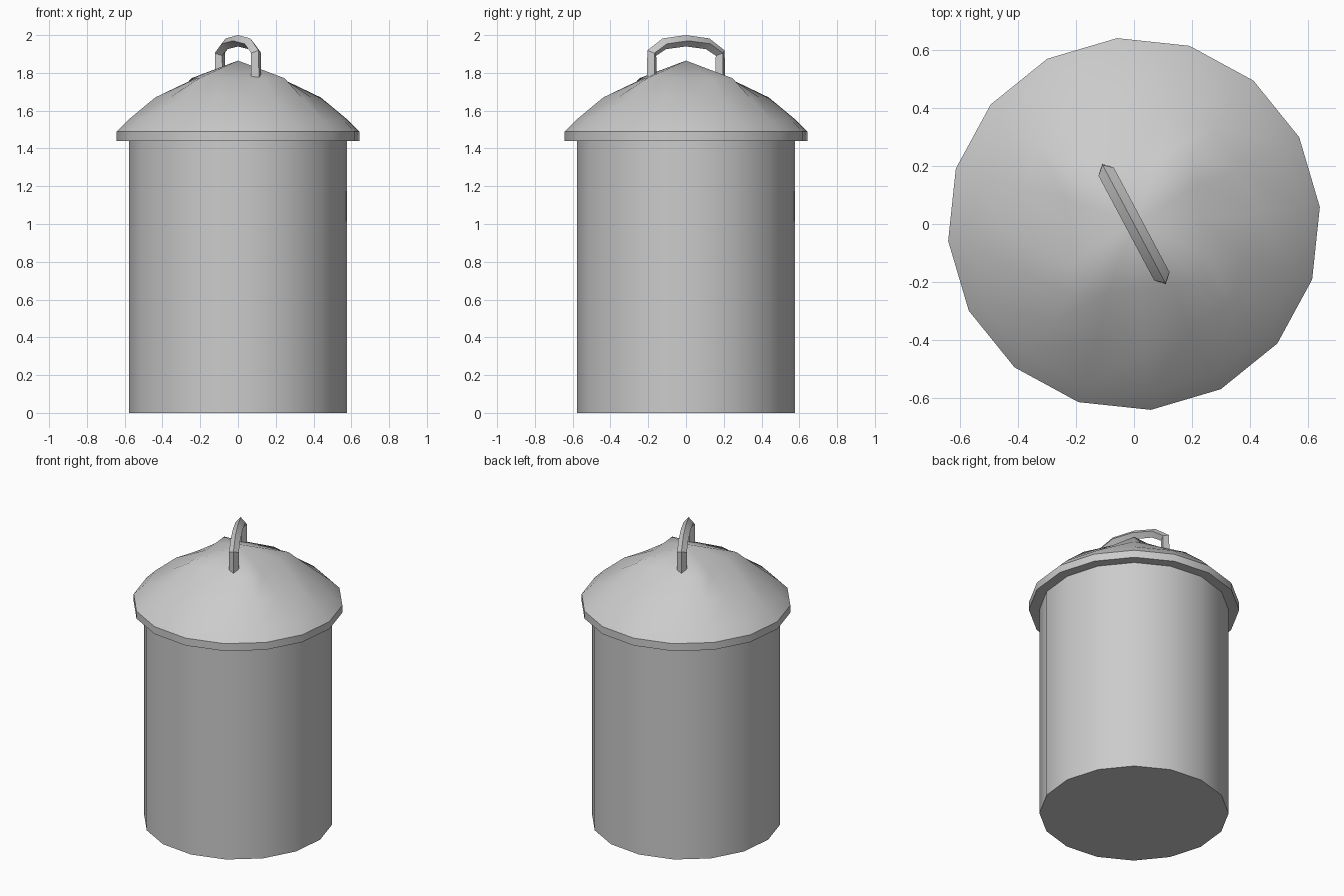
import bpy, bmesh, math
from mathutils import Vector

if "Cube" in bpy.data.objects:
    bpy.data.objects.remove(bpy.data.objects["Cube"])

SIDES = 16
OFFSET = math.radians(5.2)

metal = bpy.data.materials.new("grey metal")
metal.use_nodes = True
GREY = (0.6, 0.6, 0.6, 1)
metal.diffuse_color = GREY
metal.node_tree.nodes["Principled BSDF"].inputs["Base Color"].default_value = GREY


def make_object(name, bm, angle):
    bmesh.ops.recalc_face_normals(bm, faces=bm.faces)
    mesh = bpy.data.meshes.new(name)
    bm.to_mesh(mesh)
    bm.free()
    mesh.materials.append(metal)
    obj = bpy.data.objects.new(name, mesh)
    bpy.context.collection.objects.link(obj)
    bpy.ops.object.select_all(action='DESELECT')
    obj.select_set(True)
    bpy.context.view_layer.objects.active = obj
    bpy.ops.object.shade_smooth_by_angle(angle=math.radians(angle))
    return obj


def ring(bm, radius, z, corners=SIDES):
    """Sixteen points laid along a polygon with the given number of corners."""
    step = SIDES // corners
    shift = (2 if corners == 4 else 0)

    def corner(k):
        a = OFFSET + math.tau * (k * step + shift) / SIDES
        return Vector((radius * math.cos(a), radius * math.sin(a), z))

    verts = []
    for i in range(SIDES):
        k, part = divmod(i - shift, step)
        verts.append(bm.verts.new(corner(k).lerp(corner(k + 1), part / step)))
    return verts


def bridge(bm, loops):
    for a, b in zip(loops, loops[1:]):
        n = len(a)
        for i in range(n):
            j = (i + 1) % n
            bm.faces.new((a[i], a[j], b[j], b[i]))


# Straight can body with a flat bottom
bm = bmesh.new()
loops = [ring(bm, 0.58, 0), ring(bm, 0.58, 1.45)]
bridge(bm, loops)
bm.faces.new(loops[0])
make_object("can_body", bm, 40)

# Domed lid: thin rim, then rings with fewer corners towards the peak
bm = bmesh.new()
loops = [ring(bm, 0.575, 1.44), ring(bm, 0.645, 1.44), ring(bm, 0.645, 1.49),
         ring(bm, 0.585, 1.55), ring(bm, 0.44, 1.67, 8), ring(bm, 0.32, 1.772, 4)]
bridge(bm, loops)
peak = bm.verts.new((0, 0, 1.865))
for i in range(SIDES):
    bm.faces.new((loops[-1][i], loops[-1][(i + 1) % SIDES], peak))
make_object("lid", bm, 40)

# Arched handle: diamond section swept along a path across the lid
half = [(0.205, 1.775), (0.205, 1.905), (0.13, 1.954)]
path = [(-d, z) for d, z in half] + [(0, 1.97)] + half[::-1]
along = Vector((0.47, -0.883, 0))
side = Vector((0.883, 0.47, 0))
points = [along * d + Vector((0, 0, z)) for d, z in path]
bm = bmesh.new()
loops = []
for i, p in enumerate(points):
    before = (p - points[max(i - 1, 0)]).normalized()
    after = (points[min(i + 1, len(points) - 1)] - p).normalized()
    out = side.cross((before + after).normalized())
    loops.append([bm.verts.new(p + v * 0.03) for v in (out, side, -out, -side)])
bridge(bm, loops)
bm.faces.new(loops[0])
bm.faces.new(loops[-1])
make_object("lid_handle", bm, 25)
